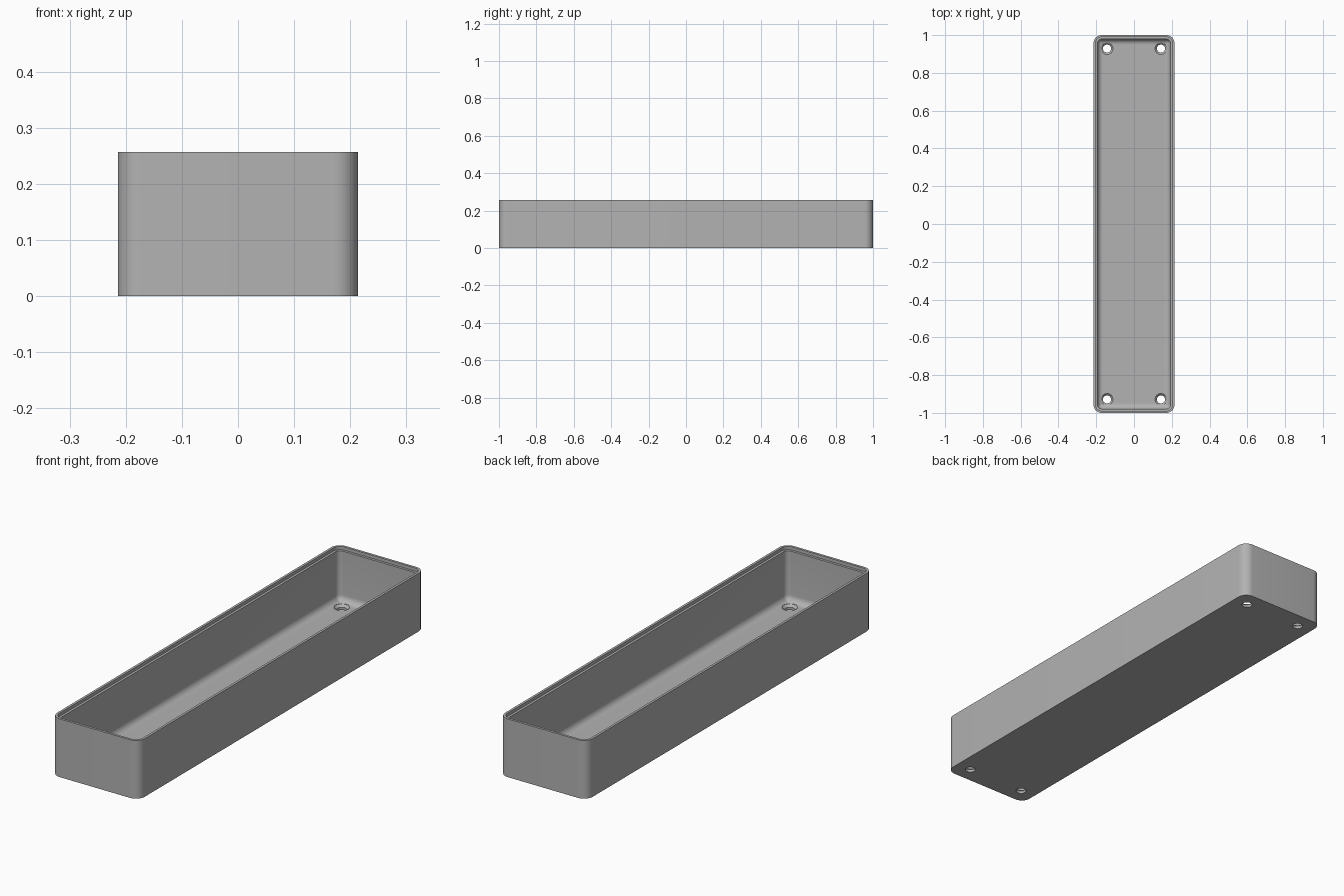
import bpy, bmesh, math
from mathutils import Vector

if "Cube" in bpy.data.objects:
    bpy.data.objects.remove(bpy.data.objects["Cube"])

MM = 2 / 140                      # design unit: the tray is 140 long
HALF_X, HALF_Y, HEIGHT = 15, 70, 18
CORNER, WALL, FLOOR, FILLET = 3, 1.5, 1.5, 2

grey = bpy.data.materials.new("grey_plastic")
grey.use_nodes = True
colour = (0.45, 0.45, 0.45, 1)
grey.diffuse_color = colour
grey.node_tree.nodes["Principled BSDF"].inputs["Base Color"].default_value = colour


def rounded_loop(bm, inset, z, steps=10):
    """Rounded rectangle, inset from the outer outline, at height z."""
    r = max(CORNER - inset, 0.4)
    cx, cy = HALF_X - inset - r, HALF_Y - inset - r
    loop = []
    for q, (sx, sy) in enumerate(((1, 1), (-1, 1), (-1, -1), (1, -1))):
        for i in range(steps + 1):
            a = math.pi / 2 * (q + i / steps)
            loop.append(bm.verts.new(Vector((sx * cx + r * math.cos(a),
                                             sy * cy + r * math.sin(a), z)) * MM))
    return loop


def skin(name, section):
    """Closed solid from a stack of rounded outlines, capped at both ends."""
    bm = bmesh.new()
    loops = [rounded_loop(bm, inset, z) for inset, z in section]
    for a, b in zip(loops, loops[1:]):
        for i in range(len(a)):
            j = (i + 1) % len(a)
            bm.faces.new((a[i], a[j], b[j], b[i]))
    bm.faces.new(list(reversed(loops[0])))
    bm.faces.new(loops[-1])
    return finish(name, bm)


def finish(name, bm):
    bmesh.ops.recalc_face_normals(bm, faces=bm.faces)
    mesh = bpy.data.meshes.new(name)
    bm.to_mesh(mesh)
    bm.free()
    obj = bpy.data.objects.new(name, mesh)
    bpy.context.collection.objects.link(obj)
    mesh.materials.append(grey)
    return obj


# Tray section: outside wall, stepped rim, inside wall, floor fillet
section = [(0, 0), (0, HEIGHT), (WALL / 2, HEIGHT), (WALL / 2, HEIGHT - 1),
           (WALL, HEIGHT - 1)]
for i in range(9):
    a = math.pi / 2 * i / 8
    section.append((WALL + FILLET * (1 - math.cos(a)),
                    FLOOR + FILLET * (1 - math.sin(a))))
tray = skin("tray", section)

# Screw holes with a countersink opening on the inside floor
bm = bmesh.new()
profile = [(1.5, -1), (1.5, 0.8), (2.2, FLOOR), (2.2, FLOOR + 3)]
for x in (-10, 10):
    for y in (-65, 65):
        rings = [[bm.verts.new(Vector((x + r * math.cos(math.tau * k / 32),
                                       y + r * math.sin(math.tau * k / 32), z)) * MM)
                  for k in range(32)] for r, z in profile]
        for a, b in zip(rings, rings[1:]):
            for k in range(32):
                m = (k + 1) % 32
                bm.faces.new((a[k], a[m], b[m], b[k]))
        bm.faces.new(list(reversed(rings[0])))
        bm.faces.new(rings[-1])
cutter = finish("screw_hole_cutter", bm)
cutter.hide_render = True
cutter.hide_set(True)

cut = tray.modifiers.new("screw_holes", "BOOLEAN")
cut.operation = "DIFFERENCE"
cut.solver = "EXACT"
cut.object = cutter
bpy.context.view_layer.objects.active = tray
tray.select_set(True)
bpy.ops.object.modifier_apply(modifier=cut.name)
bpy.data.objects.remove(cutter)
bpy.ops.object.shade_smooth_by_angle(angle=math.radians(30))
